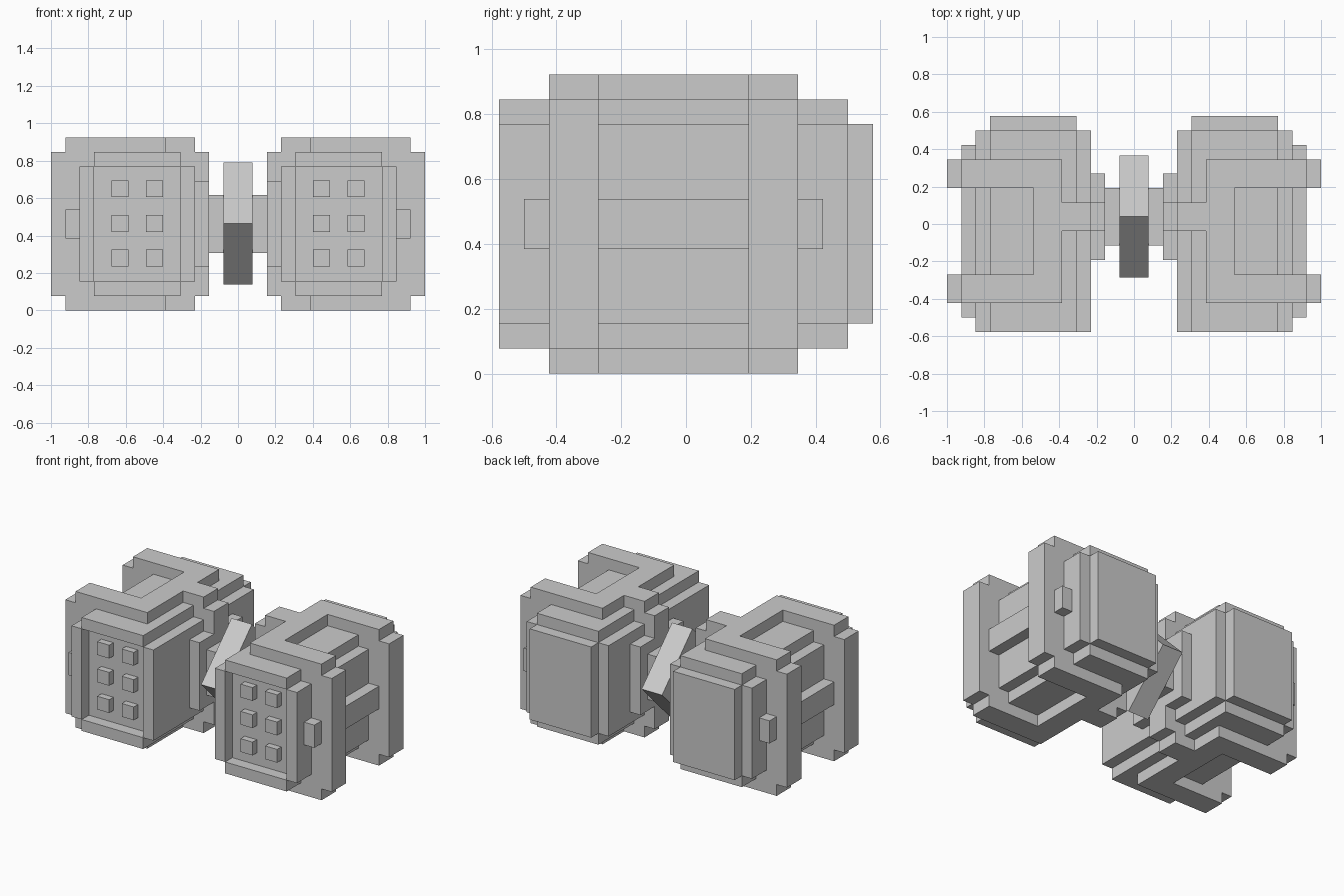
import bpy
import bmesh
import math

if "Cube" in bpy.data.objects:
    bpy.data.objects.remove(bpy.data.objects["Cube"])

U = 1 / 13  # the model sits on a regular block grid


def add_box(bm, x0, x1, y0, y1, z0, z1):
    v = [bm.verts.new((x, y, z)) for x in (x0, x1) for y in (y0, y1) for z in (z0, z1)]
    for f in ((0, 1, 3, 2), (4, 6, 7, 5), (0, 4, 5, 1), (2, 3, 7, 6), (0, 2, 6, 4), (1, 5, 7, 3)):
        bm.faces.new([v[i] for i in f])


def add_prism(bm, profile, y0, y1):
    face = bm.faces.new([bm.verts.new((x, y0, z)) for x, z in profile])
    out = bmesh.ops.extrude_face_region(bm, geom=[face])["geom"]
    bmesh.ops.translate(bm, vec=(0, y1 - y0, 0),
                        verts=[g for g in out if isinstance(g, bmesh.types.BMVert)])


def notched(x0, x1, z0, z1, n=U):
    """Rectangle in x and z with a square notch cut from every corner."""
    return [(x0 + n, z0), (x1 - n, z0), (x1 - n, z0 + n), (x1, z0 + n),
            (x1, z1 - n), (x1 - n, z1 - n), (x1 - n, z1), (x0 + n, z1),
            (x0 + n, z1 - n), (x0, z1 - n), (x0, z0 + n), (x0 + n, z0 + n)]


def finish(name, bm, mirror=True):
    bmesh.ops.recalc_face_normals(bm, faces=bm.faces)
    mesh = bpy.data.meshes.new(name)
    bm.to_mesh(mesh)
    bm.free()
    ob = bpy.data.objects.new(name, mesh)
    bpy.context.collection.objects.link(ob)
    if mirror:
        mod = ob.modifiers.new("Mirror", 'MIRROR')
        mod.use_mirror_merge = False
    return ob


def boxes(name, items):
    """One mirrored object from boxes given in grid units."""
    bm = bmesh.new()
    for b in items:
        add_box(bm, *[c * U for c in b])
    return finish(name, bm)


# Main pod with notched edges
bm = bmesh.new()
add_prism(bm, notched(3 * U, 11 * U, U, 11 * U), -6.5 * U, 6.5 * U)
finish("pod_body", bm)

# Raised rim around the front panel
boxes("front_rim", [(3, 4, -7.5, -6.5, 2, 10), (10, 11, -7.5, -6.5, 2, 10),
                    (4, 10, -7.5, -6.5, 1, 2), (4, 10, -7.5, -6.5, 10, 11)])

# Six small buttons in the panel
bm = bmesh.new()
for x in (0.446, 0.63):
    for z in (0.28, 0.465, 0.65):
        add_box(bm, x - 0.045, x + 0.045, -0.545, -6.5 * U, z - 0.045, z + 0.045)
finish("panel_buttons", bm)

# Raised back plate
boxes("back_plate", [(4, 10, 6.5, 7.5, 2, 10)])

# Two strap bands wrapping the pod
for name, y0, y1 in (("front_band", -5.5, -3.5), ("back_band", 2.5, 4.5)):
    bm = bmesh.new()
    s = notched(5 * U, 13 * U, 0, 12 * U)
    # only the outer corners are notched
    profile = [(5 * U, 0)] + s[1:7] + [(5 * U, 12 * U)]
    add_prism(bm, profile, y0 * U, y1 * U)
    finish(name, bm)

# Links joining the bands above and below, and the stem towards the middle
boxes("band_link", [(5, 7, -3.5, 2.5, z, z + 1) for z in (0, 11)])
boxes("stem", [(3, 5, -0.5, 1.5, 0, 12), (2, 3, -0.5, 1.5, 1, 11)])

# Horizontal strap on the outer side, and latches
boxes("side_strap", [(11, 12, -3.5, 2.5, 5, 7)])
boxes("latches", [(11, 12, -6.5, -5.5, 5, 7), (11, 12, 4.5, 5.5, 5, 7)])

# Inner plate and hub next to the grip
boxes("inner_plate", [(2, 3, -2.5, 3.5, 3, 9)])
boxes("hub", [(1, 2, -1.5, 2.5, 4, 8)])

# Central block turned on its corner
bm = bmesh.new()
add_box(bm, -U, U, -3 * U, 3 * U, -3 * U, 3 * U)
block = finish("center_block", bm, mirror=False)
block.rotation_euler = (math.radians(45), 0, 0)
block.location = (0, 0.04, 0.465)
